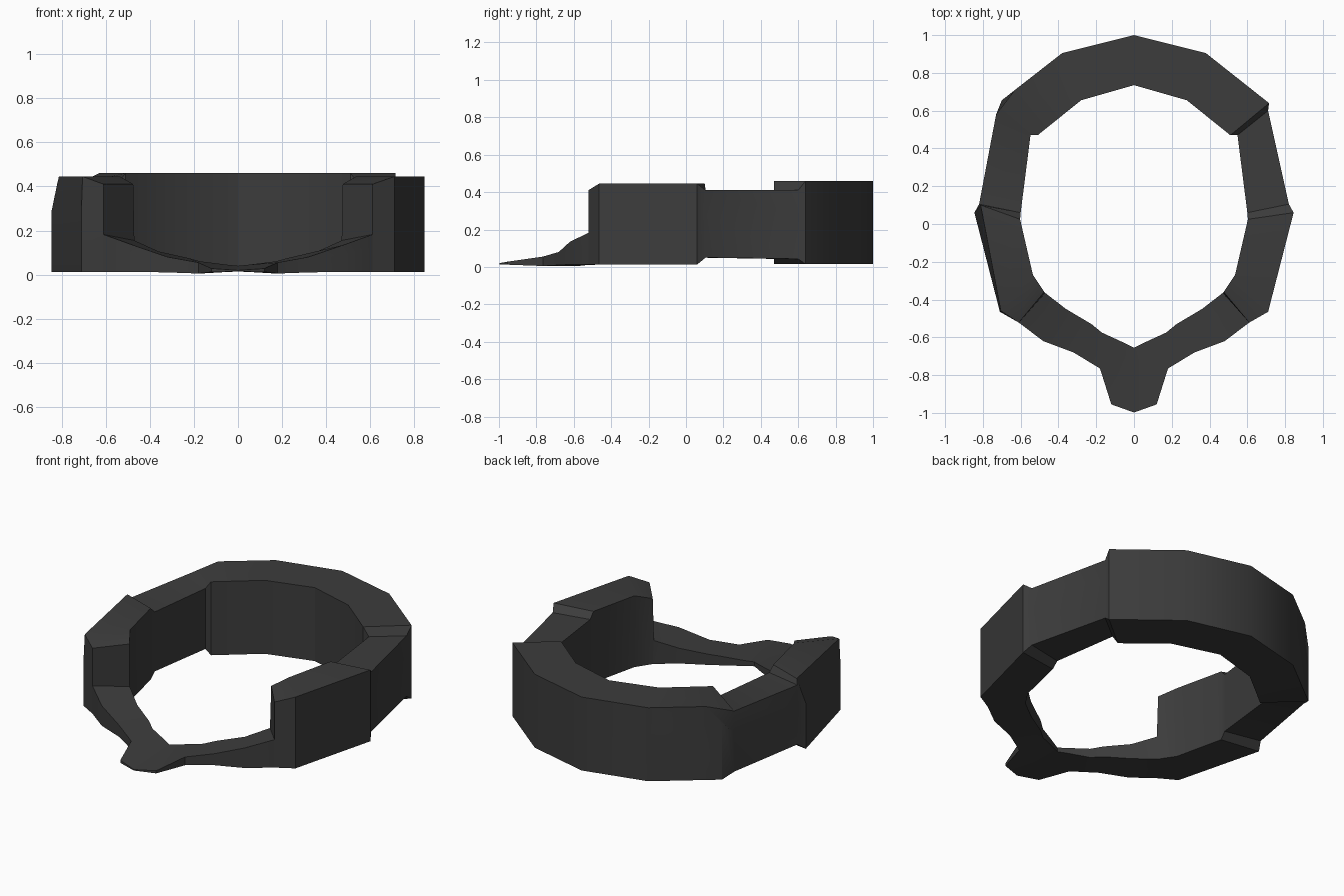
import bpy, bmesh

# Stations from back to front, right half:
# outer x, outer y, inner x, inner y, bottom z, outer top z, inner top z
STATIONS = [
    (0.00, 1.00, 0.00, 0.735, 0.015, 0.46, 0.46),
    (0.38, 0.905, 0.28, 0.655, 0.015, 0.46, 0.46),
    (0.715, 0.64, 0.51, 0.47, 0.015, 0.46, 0.46),     # end of thick back
    (0.71, 0.60, 0.548, 0.47, 0.043, 0.41, 0.41),     # thinner side band
    (0.82, 0.105, 0.60, 0.06, 0.05, 0.41, 0.41),
    (0.845, 0.06, 0.603, 0.025, 0.013, 0.445, 0.445), # front side block
    (0.71, -0.465, 0.535, -0.27, 0.013, 0.445, 0.445),
    (0.61, -0.522, 0.475, -0.36, 0.013, 0.41, 0.41),  # end face, top
    (0.61, -0.522, 0.47, -0.365, 0.013, 0.182, 0.155),# end face, foot
    (0.48, -0.62, 0.36, -0.45, 0.013, 0.135, 0.105),
    (0.32, -0.68, 0.225, -0.53, 0.01, 0.08, 0.075),
    (0.18, -0.765, 0.17, -0.575, 0.005, 0.055, 0.06),
    (0.12, -0.955, 0.05, -0.63, 0.012, 0.028, 0.045),
    (0.00, -0.998, 0.00, -0.655, 0.014, 0.02, 0.04),  # front tab tip
]


def section(station, sign):
    """Five-point cross-section, clockwise from the outer bottom."""
    ox, oy, ix, iy, zb, zo, zi = station
    mid = zb + (zo - zb) * 0.64
    return [[sign * ox, oy, zb], [sign * ox, oy, mid], [sign * ox, oy, zo],
            [sign * ix, iy, zi], [sign * ix, iy, zb]]


right = [section(s, 1) for s in STATIONS]
left = [section(s, -1) for s in STATIONS]

# Worn, bevelled corners on the left side
left[2][2] = [-0.63, 0.71, 0.46]
left[2][1] = [-0.70, 0.655, 0.36]
left[2][0] = [-0.70, 0.655, 0.015]
left[3][0][:2] = left[3][1][:2] = left[3][2][:2] = [-0.73, 0.58]
left[5][2] = [-0.812, 0.10, 0.445]
left[6][2] = [-0.705, -0.46, 0.445]

# Closed loop of sections bridged with quads
loop = right + left[-2:0:-1]
bm = bmesh.new()
rings = [[bm.verts.new(p) for p in sec] for sec in loop]
for i, a in enumerate(rings):
    b = rings[(i + 1) % len(rings)]
    for k in range(5):
        m = (k + 1) % 5
        bm.faces.new((a[k], a[m], b[m], b[k]))
bmesh.ops.remove_doubles(bm, verts=bm.verts, dist=0.0005)
bmesh.ops.recalc_face_normals(bm, faces=bm.faces)
mesh = bpy.data.meshes.new("collar_ring")
bm.to_mesh(mesh)
bm.free()
ring = bpy.data.objects.new("collar_ring", mesh)
bpy.context.collection.objects.link(ring)

# Dark finish
dark = bpy.data.materials.new("dark_grey")
dark.diffuse_color = (0.045, 0.045, 0.045, 1)
mesh.materials.append(dark)

bpy.context.view_layer.objects.active = ring
ring.select_set(True)
bpy.ops.object.shade_smooth_by_angle()
